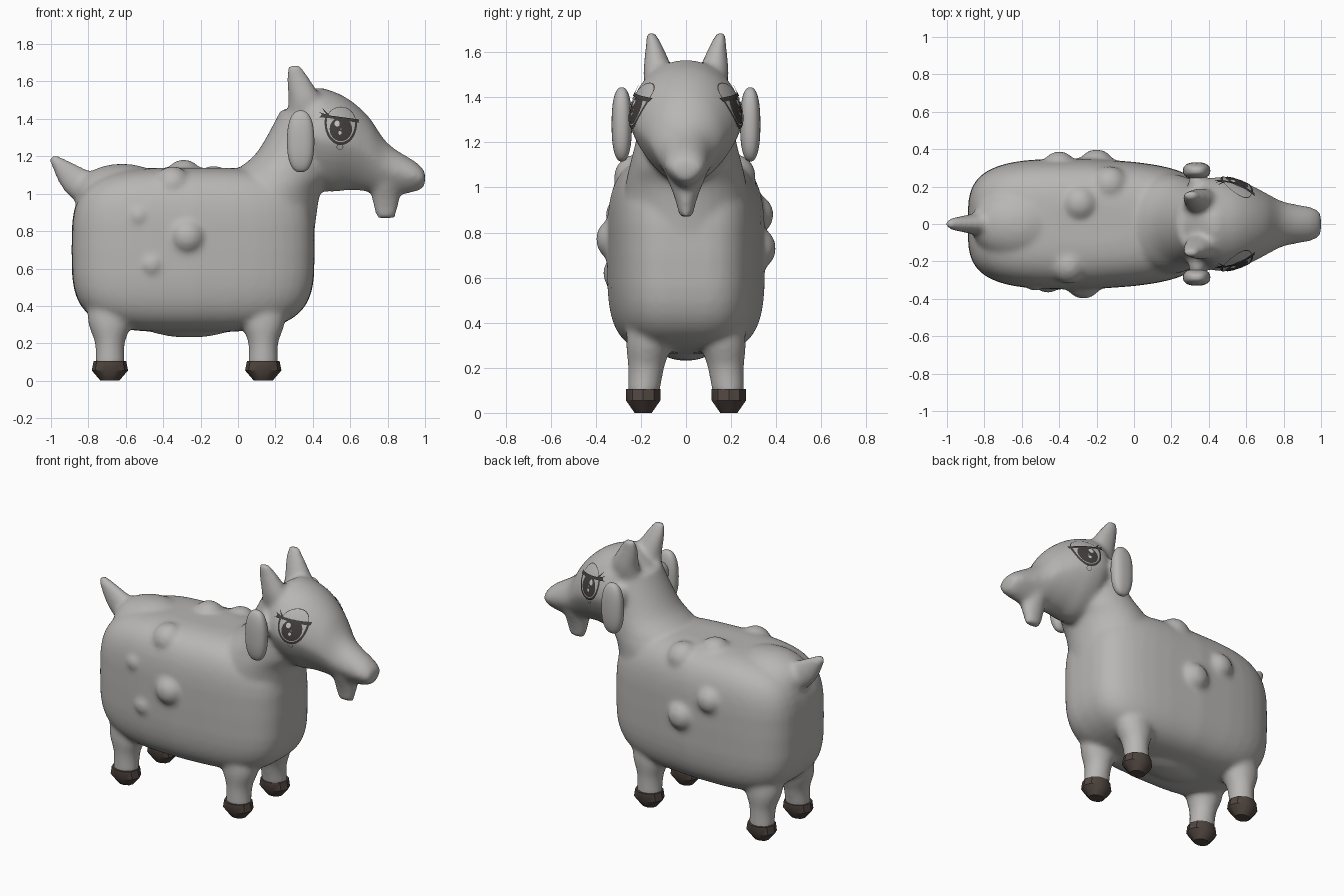
import bpy, bmesh, math
from mathutils import Vector
from mathutils.bvhtree import BVHTree

if "Cube" in bpy.data.objects:
    bpy.data.objects.remove(bpy.data.objects["Cube"])

X, Y, Z = Vector((1, 0, 0)), Vector((0, 1, 0)), Vector((0, 0, 1))
SIDES = {"left": 1, "right": -1}
LEGS = {"front": .135, "rear": -.685}


def material(name, red, green, blue):
    mat = bpy.data.materials.new(name)
    mat.use_nodes = True
    mat.diffuse_color = (red, green, blue, 1)
    shader = mat.node_tree.nodes["Principled BSDF"]
    shader.inputs["Base Color"].default_value = (red, green, blue, 1)
    return mat


COAT = material("grey coat", .48, .47, .46)
HOOF = material("dark hoof", .08, .06, .05)
DARK = material("eye dark", .06, .05, .05)
WHITE = material("eye light", .6, .59, .58)


def signed_power(value, power):
    return math.copysign(abs(value) ** (2 / power), value)


def spline(a, b, c, d, t):
    """Point on a smooth curve between b and c."""
    pull_b, pull_c = (c - a) / 2, (d - b) / 2
    ease = t * t * (3 - 2 * t)
    back = 1 - t
    return b + (c - b) * ease + pull_b * t * back * back - pull_c * t * t * back


def skin(bm, rings, u, power, sides, egg):
    """Join superellipse rings of (centre, radius_u, radius_y); egg narrows them toward +u."""
    loops = []
    for centre, radius_u, radius_y in rings:
        loop = []
        for k in range(sides):
            angle = math.tau * k / sides
            pu = signed_power(math.cos(angle), power)
            py = signed_power(math.sin(angle), power) * (1 - egg * max(pu, 0))
            loop.append(bm.verts.new(centre + u * pu * radius_u + Y * py * radius_y))
        loops.append(loop)
    for low, high in zip(loops, loops[1:]):
        for k in range(sides):
            after = (k + 1) % sides
            bm.faces.new((low[k], low[after], high[after], high[k]))
    bm.faces.new(loops[0])
    bm.faces.new(loops[-1])


def loft(bm, profile, u=X, y=0, lean=0, power=2, sides=32, steps=5, egg=0):
    """Skin a profile of (x, z, radius_u, radius_y), drifting sideways by lean."""
    last = len(profile) - 1
    rings = []
    for i in range(last * steps + 1):
        k = min(i // steps, last - 1)
        t = i / steps - k
        near = [profile[min(max(k + step, 0), last)] for step in (-1, 0, 1, 2)]
        x, z, radius_u, radius_y = (spline(*values, t) for values in zip(*near))
        rings.append((Vector((x, y + lean * i / steps / last, z)), radius_u, radius_y))
    skin(bm, rings, u, power, sides, egg)


def blob(bm, centre, radii, power=2, egg=0):
    """Rounded box or ball made by a superellipse rule."""
    rings = []
    for k in range(1, 24):
        angle = math.pi * k / 24
        width = signed_power(math.sin(angle), power)
        height = signed_power(math.cos(angle), power) * radii[2]
        rings.append((Vector(centre) - Z * height, radii[0] * width, radii[1] * width))
    skin(bm, rings, X, power, 40, egg)


def finish(bm, name, *materials):
    mesh = bpy.data.meshes.new(name)
    bm.to_mesh(mesh)
    bm.free()
    for mat in materials:
        mesh.materials.append(mat)
    mesh.polygons.foreach_set("use_smooth", [True] * len(mesh.polygons))
    part = bpy.data.objects.new(name, mesh)
    bpy.context.collection.objects.link(part)
    return part


def outward(bm):
    bmesh.ops.recalc_face_normals(bm, faces=bm.faces)


# Torso, belly and raised rump
bm = bmesh.new()
blob(bm, (-.24, 0, .7), (.65, .35, .44), power=3.6, egg=.12)
blob(bm, (-.26, 0, .5), (.44, .24, .27))
blob(bm, (-.62, 0, 1), (.25, .2, .16))

# Neck
loft(bm, [(.13, .8, .28, .28), (.18, 1, .26, .27), (.23, 1.1, .27, .25),
          (.3, 1.22, .2, .22), (.36, 1.45, .13, .17)])

# Head and muzzle
loft(bm, [(.25, 1.32, .12, .13), (.4, 1.3, .26, .24), (.5, 1.28, .27, .25), (.6, 1.26, .24, .22),
          (.7, 1.21, .2, .17), (.8, 1.13, .14, .12), (.95, 1.09, .08, .09), (1, 1.08, .04, .06)],
     u=-Z, egg=.3)

# Beard
loft(bm, [(.79, 1.05, .08, .09), (.79, .95, .07, .05), (.79, .87, .05, .03)])

# Tail
loft(bm, [(-.76, 1, .1, .07), (-.88, 1.08, .08, .05), (-.98, 1.18, .03, .03), (-1, 1.2, .01, .01)],
     u=(X + Z).normalized())

# Legs, ear roots and horns
for s in SIDES.values():
    for x in LEGS.values():
        loft(bm, [(x, .08, .08, .07), (x, .2, .08, .08), (x, .34, .12, .1), (x, .6, .1, .06)],
             y=s * .19, lean=-s * .04)
    blob(bm, (.34, s * .2, 1.32), (.05, .1, .07))
    loft(bm, [(.37, 1.4, .11, .07), (.36, 1.5, .09, .07), (.32, 1.62, .06, .04), (.3, 1.69, .03, .02)],
         y=s * .1, lean=s * .06)

# Lumps on the flanks, then along the back
flank_lumps = {1: [(-.2, .73, .1), (-.4, .88, .09)],
               -1: [(-.27, .77, .1), (-.46, .62, .07), (-.53, .88, .06)]}
for s, lumps in flank_lumps.items():
    for x, z, radius in lumps:
        blob(bm, (x, s * .3, z), [radius] * 3)
for x, y in ((-.35, -.22), (-.29, .11), (-.13, .21)):
    blob(bm, (x, y, 1.12 - abs(y) / 3), [.1] * 3)

# Fuse the body into one soft skin
outward(bm)
body = finish(bm, "body", COAT)
fuse = body.modifiers.new("Fuse", 'REMESH')
fuse.mode = 'VOXEL'
fuse.voxel_size = .015
fuse.use_smooth_shade = True
soften = body.modifiers.new("Soften", 'SMOOTH')
soften.factor = .5
soften.iterations = 10

# Ears and hooves
for side, s in SIDES.items():
    bm = bmesh.new()
    blob(bm, (.335, s * .285, 1.28), (.073, .045, .165), power=2.4)
    outward(bm)
    finish(bm, side + "_ear", COAT)
    for end, x in LEGS.items():
        bm = bmesh.new()
        loft(bm, [(x, 0, .05, .04), (x, .055, .097, .08), (x, .105, .087, .08)],
             y=s * .19, sides=10, steps=1)
        outward(bm)
        hoof = finish(bm, f"{end}_{side}_hoof", HOOF)
        bpy.ops.object.select_all(action='DESELECT')
        hoof.select_set(True)
        bpy.context.view_layer.objects.active = hoof
        bpy.ops.object.shade_smooth_by_angle(angle=math.radians(35))

# Eyes: thin patches laid on the surface of the head
tree = BVHTree.FromObject(body, bpy.context.evaluated_depsgraph_get())
EYE = Vector((.55, 1.38))


def patch(bm, s, rows, lift, slot):
    """Lay a grid of points, given around the eye centre, onto the head."""
    grid = []
    for row in rows:
        line = []
        for point in row:
            x, z = EYE + point
            hit = tree.ray_cast(Vector((x, s, z)), -Y * s)[0]
            line.append(bm.verts.new(hit + Y * s * lift))
        grid.append(line)
    for low, high in zip(grid, grid[1:]):
        for k in range(len(low) - 1):
            face = bm.faces.new((low[k], low[k + 1], high[k + 1], high[k]))
            face.material_index = slot
            face.normal_update()
            if face.normal.y * s < 0:
                face.normal_flip()


def disc(bm, s, centre, width, height, lift, slot, inner=.05, start=0, end=360):
    angles = [math.radians(start + (end - start) * k / 28) for k in range(29)]
    radii = [inner + (1 - inner) * k / 5 for k in range(6)]
    patch(bm, s, [[Vector(centre) + Vector((width * math.cos(a), height * math.sin(a))) * r
                   for a in angles] for r in radii], lift, slot)


def stroke(bm, s, start, direction, width, taper):
    across = direction.orthogonal().normalized() * width / 2
    rows = []
    for k in range(9):
        t = k / 8
        middle, edge = start + direction * t, across * (1 - taper * t)
        rows.append([middle - edge, middle, middle + edge])
    patch(bm, s, rows, .009, 1)


for side, s in SIDES.items():
    bm = bmesh.new()
    # Eyeball, its outline, iris, glints, upper lid line and tear
    disc(bm, s, (0, 0), .087, .12, .003, 0, start=168, end=368)
    disc(bm, s, (0, 0), .087, .12, .006, 1, inner=.87, start=168, end=368)
    disc(bm, s, (0, -.035), .06, .064, .005, 1)
    disc(bm, s, (-.02, -.005), .014, .016, .008, 2)
    disc(bm, s, (-.005, -.055), .009, .01, .008, 2)
    disc(bm, s, (0, .005), .08, .08, .004, 1, inner=.96, end=180)
    disc(bm, s, (-.005, -.13), .018, .016, .004, 1, inner=.84)
    # Heavy lid and a fan of lashes
    stroke(bm, s, Vector((.095, .008)), Vector((-.2, .03)), .018, .3)
    for k in range(3):
        angle = math.radians(180 - 25 * k)
        stroke(bm, s, Vector((-.06, .03)), Vector((math.cos(angle), math.sin(angle))) * .06, .013, .9)
    finish(bm, side + "_eye", COAT, DARK, WHITE)
